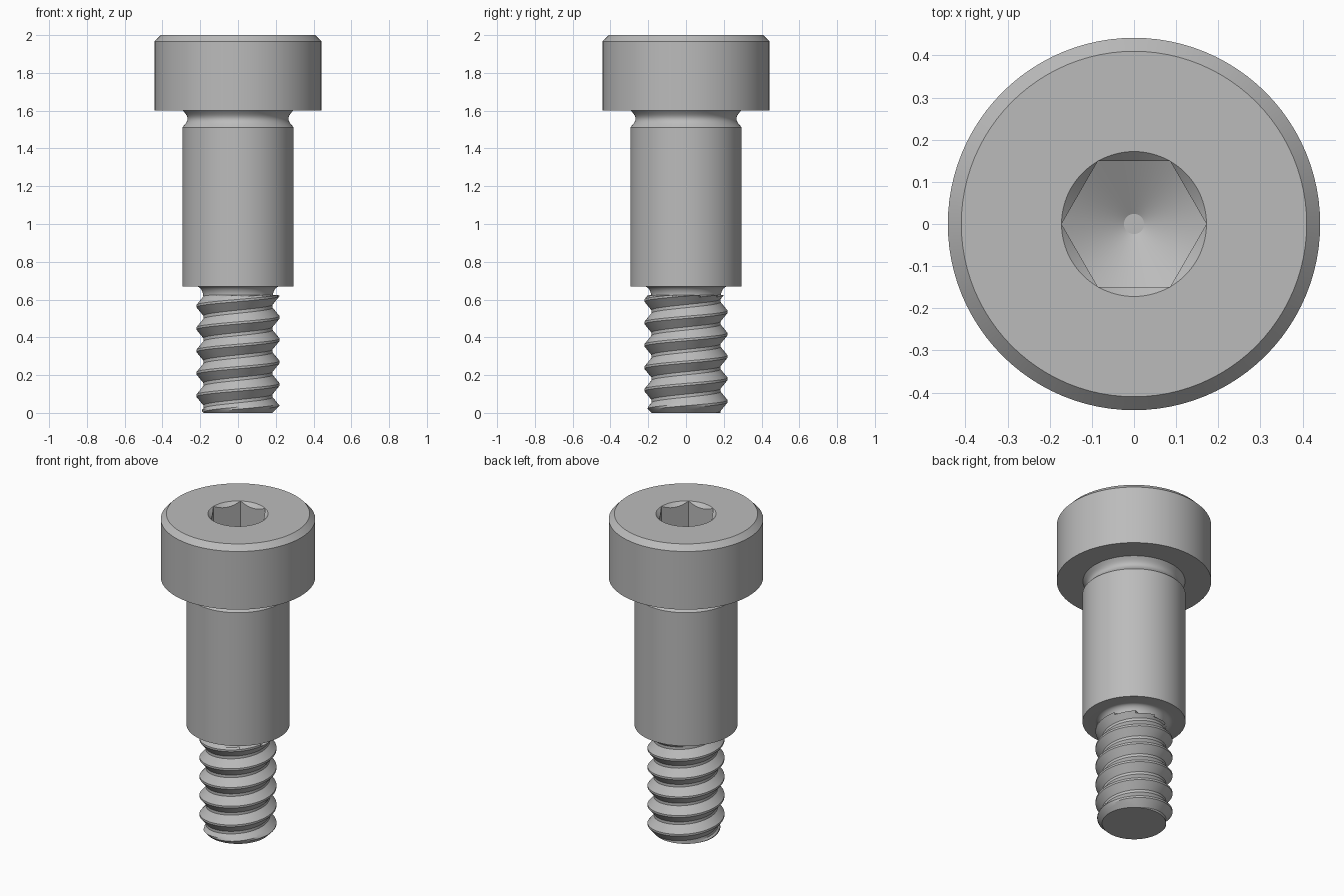
import bpy
import bmesh
import math
from math import cos, sin, pi

SEGMENTS = 96
PITCH = 0.1185
ROOT, CREST = 0.183, 0.22
THREAD_TOP = 0.625

cube = bpy.data.objects.get("Cube")
if cube:
    bpy.data.objects.remove(cube)

steel = bpy.data.materials.new("grey_steel")
steel.use_nodes = True
grey = (0.5, 0.5, 0.5, 1)
steel.diffuse_color = grey
steel.node_tree.nodes["Principled BSDF"].inputs["Base Color"].default_value = grey


def finish(bm, name, angle=25):
    bmesh.ops.remove_doubles(bm, verts=bm.verts, dist=0.00001)
    bmesh.ops.dissolve_degenerate(bm, edges=bm.edges, dist=0.00001)
    mesh = bpy.data.meshes.new(name)
    bm.to_mesh(mesh)
    bm.free()
    obj = bpy.data.objects.new(name, mesh)
    bpy.context.collection.objects.link(obj)
    mesh.materials.append(steel)
    bpy.ops.object.select_all(action="DESELECT")
    obj.select_set(True)
    bpy.context.view_layer.objects.active = obj
    bpy.ops.object.shade_smooth_by_angle(angle=math.radians(angle))


def loft(name, rings):
    """Skin rings listed from bottom to top of the outside, then inwards."""
    bm = bmesh.new()
    rows = []
    for ring in rings:
        row = []
        for i in range(SEGMENTS):
            a = 2 * pi * i / SEGMENTS
            r, z = ring(a) if callable(ring) else ring
            row.append(bm.verts.new((r * cos(a), r * sin(a), z)))
        rows.append(row)
    for low, high in zip(rows, rows[1:]):
        for i in range(SEGMENTS):
            j = (i + 1) % SEGMENTS
            bm.faces.new((low[i], low[j], high[j], high[i]))
    bm.faces.new(rows[-1])
    finish(bm, name)


# Hexagonal socket: countersunk rim, straight walls and a drilled floor
def hex_radius(a):
    return 0.149 / cos((a % (pi / 3)) - pi / 6)


def socket_rim(a):
    return hex_radius(a), 2 - (0.172 - hex_radius(a))


def socket_floor(a):
    return hex_radius(a), 1.71 + 0.58 * hex_radius(a)


# Head with chamfered top edge
loft("head", [(0.25, 1.6), (0.442, 1.6), (0.442, 1.967), (0.41, 2),
              (0.172, 2), socket_rim, socket_floor, (0.024, 1.724)])

# Shoulder with a round relief groove above and a fillet down to the thread
STEPS = 10
fillet = [(0.185 + 0.037 * (1 - cos(t * pi / 2 / STEPS)),
           0.62 + 0.05 * sin(t * pi / 2 / STEPS)) for t in range(STEPS + 1)]
groove = [(0.292 - 0.025 * sin(t * pi / STEPS), 1.515 + 0.085 * t / STEPS)
          for t in range(STEPS + 1)]
loft("shoulder", fillet + [(0.295, 0.67), (0.295, 1.512)] + groove)


# Threaded end: a right-hand helical strip trimmed by the chamfered tip
def thread_point(turn, offset, radius):
    z = 0.032 + PITCH * (turn + offset)
    if z < 0 or z > THREAD_TOP:
        radius = ROOT
    z = min(max(z, 0), THREAD_TOP)
    radius = min(radius, ROOT + z)
    a = 2 * pi * turn
    return radius * cos(a), radius * sin(a), z


FLANK = 4
ROOT_EDGE, CREST_EDGE = 0.43, 0.05
section = []
for i in range(FLANK + 1):
    f = i / FLANK
    section.append((-ROOT_EDGE + f * (ROOT_EDGE - CREST_EDGE), ROOT + f * (CREST - ROOT)))
section += [(-offset, radius) for offset, radius in reversed(section)]
section.append((1 - ROOT_EDGE, ROOT))

bm = bmesh.new()
previous = None
for i in range(-2 * SEGMENTS, 7 * SEGMENTS + 1):
    row = [bm.verts.new(thread_point(i / SEGMENTS, o, r)) for o, r in section]
    if previous:
        for k in range(len(row) - 1):
            bm.faces.new((previous[k], row[k], row[k + 1], previous[k + 1]))
    previous = row
tip = bmesh.ops.create_circle(bm, cap_ends=True, radius=ROOT, segments=SEGMENTS)
bmesh.ops.reverse_faces(bm, faces=list({f for v in tip["verts"] for f in v.link_faces}))
finish(bm, "thread")
